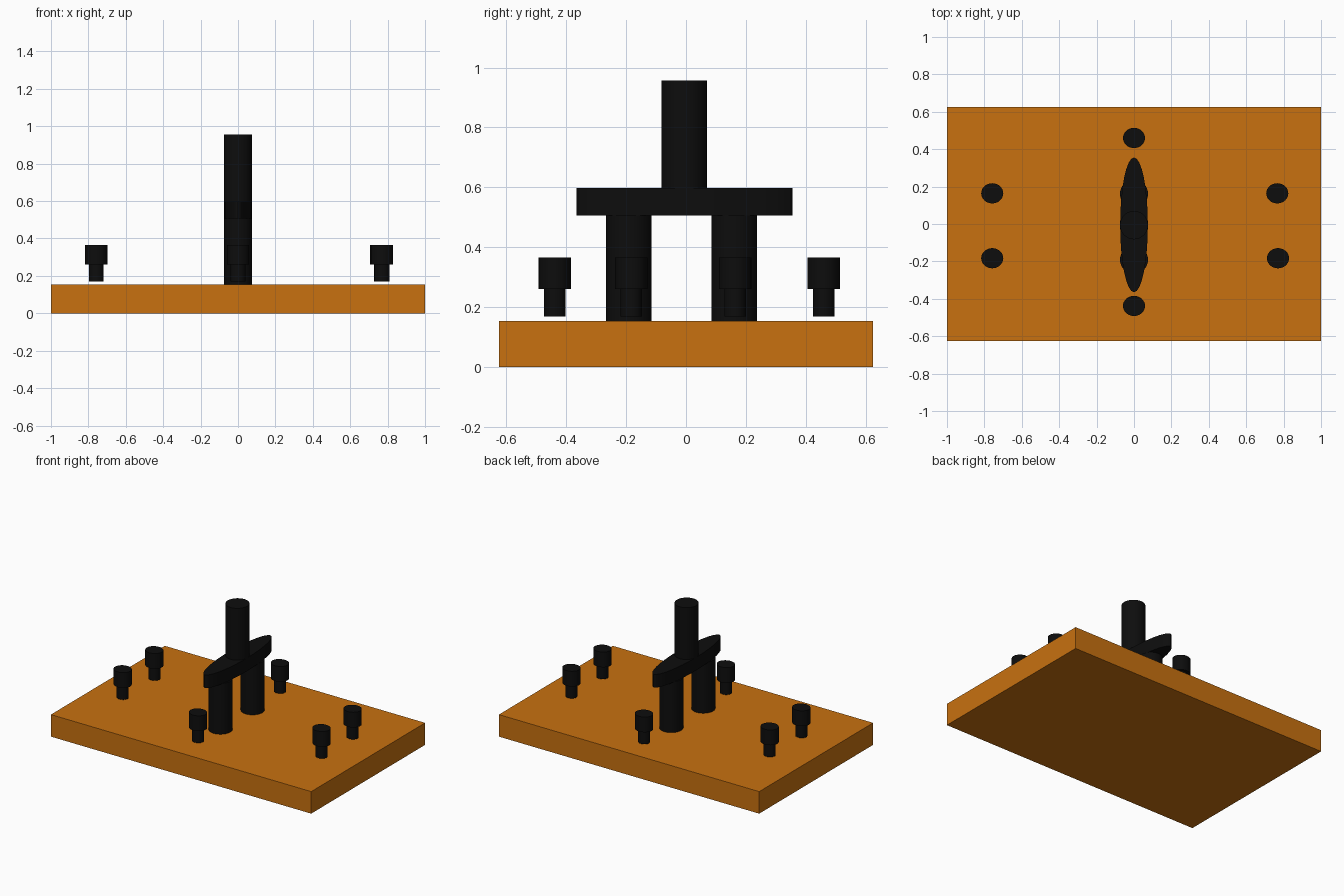
import bpy, math

if "Cube" in bpy.data.objects:
    bpy.data.objects.remove(bpy.data.objects["Cube"])


def material(name, rgb):
    m = bpy.data.materials.new(name)
    m.diffuse_color = (*rgb, 1)
    m.use_nodes = True
    m.node_tree.nodes["Principled BSDF"].inputs["Base Color"].default_value = m.diffuse_color
    return m


orange = material("orange", (0.58, 0.165, 0.005))
black = material("black", (0.004, 0.004, 0.004))


def cylinder(name, x, y, z0, z1, rx, ry):
    """Upright elliptical cylinder between two heights."""
    bpy.ops.mesh.primitive_cylinder_add(
        vertices=32, radius=1, depth=1, location=(x, y, (z0 + z1) / 2))
    o = bpy.context.object
    o.name = name
    o.scale = (rx, ry, z1 - z0)
    bpy.ops.object.transform_apply(location=False, rotation=False, scale=True)
    o.data.materials.append(black)
    bpy.ops.object.shade_smooth_by_angle(angle=math.radians(30))
    return o


# Base plate
TOP = 0.153
bpy.ops.mesh.primitive_cube_add(size=1, location=(0, 0, TOP / 2))
plate = bpy.context.object
plate.name = "base_plate"
plate.scale = (2, 1.25, TOP)
bpy.ops.object.transform_apply(location=False, rotation=False, scale=True)
plate.data.materials.append(orange)

# Two legs, oval crossbar and central post
for name, y in (("front_leg", -0.191), ("back_leg", 0.161)):
    cylinder(name, 0, y, TOP, 0.506, 0.075, 0.076)
cylinder("crossbar", 0, -0.005, 0.506, 0.597, 0.074, 0.36)
cylinder("centre_post", 0, -0.006, 0.597, 0.957, 0.075, 0.076)

# Six stepped pegs, hovering just above the plate
pegs = [(0, -0.438), (0, 0.46), (-0.758, 0.164), (-0.758, -0.183),
        (0.766, 0.164), (0.77, -0.183)]
for i, (x, y) in enumerate(pegs, 1):
    cylinder(f"peg_shank_{i}", x, y, 0.169, 0.26, 0.039, 0.036)
    cylinder(f"peg_head_{i}", x, y, 0.26, 0.366, 0.059, 0.054)
